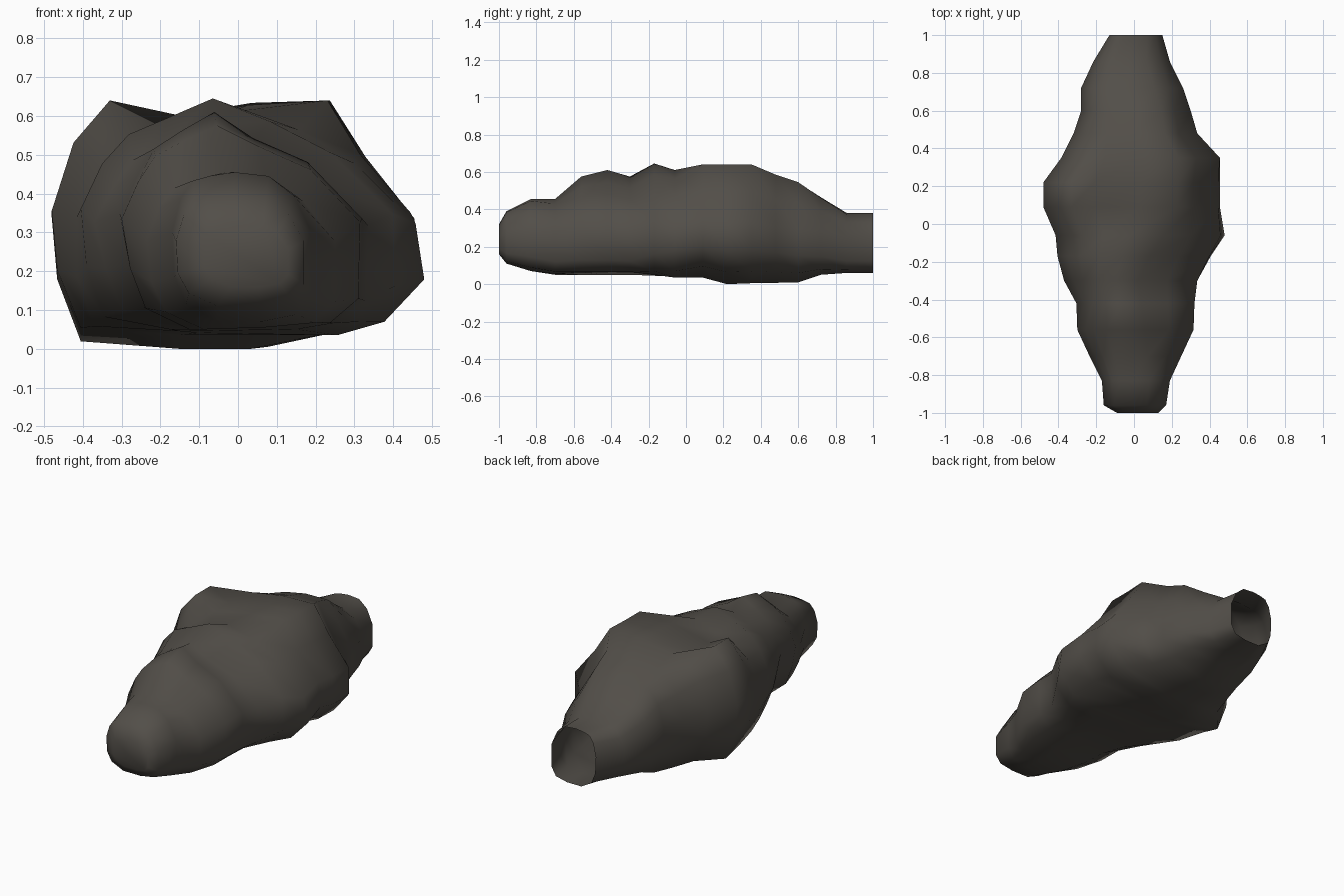
import bpy, bmesh

# Stations along the body: y, left x, right x, bottom z, top z
STATIONS = [
    (-1.00, -0.09, 0.13, 0.16, 0.32), (-0.96, -0.16, 0.17, 0.11, 0.39),
    (-0.83, -0.17, 0.19, 0.07, 0.455), (-0.70, -0.235, 0.25, 0.05, 0.455),
    (-0.56, -0.30, 0.315, 0.05, 0.575), (-0.42, -0.305, 0.32, 0.05, 0.61),
    (-0.30, -0.37, 0.335, 0.05, 0.575), (-0.17, -0.405, 0.41, 0.045, 0.645),
    (-0.06, -0.415, 0.48, 0.035, 0.61), (0.09, -0.48, 0.455, 0.035, 0.64),
    (0.22, -0.48, 0.455, 0.0, 0.64), (0.35, -0.385, 0.455, 0.005, 0.64),
    (0.48, -0.32, 0.335, 0.007, 0.585), (0.60, -0.28, 0.30, 0.01, 0.545),
    (0.72, -0.28, 0.26, 0.05, 0.465), (0.86, -0.215, 0.19, 0.06, 0.38),
    (1.00, -0.13, 0.15, 0.06, 0.38),
]

# Normalised cross-sections (u: -1 left .. 1 right, v: 0 bottom .. 1 top)
ROUND = [(-.8, .12), (-.97, .3), (-1, .6), (-.88, .83), (-.7, .95), (-.45, .98), (-.1, 1),
         (.4, .98), (.75, .85), (1, .6), (1, .2), (.8, .05), (.3, 0), (-.35, 0)]
SHOULDER = [(-.8, .1), (-.92, .3), (-1, .53), (-.86, .7), (-.72, .83), (-.5, .91), (-.22, 1),
            (.1, .88), (.55, .77), (1, .51), (.98, .14), (.74, .03), (.2, .03), (-.45, 0)]
WAIST = [(-.9, .04), (-1, .26), (-1, .53), (-.87, .74), (-.68, .86), (-.42, .92), (-.12, 1),
         (.28, .92), (.6, .77), (.95, .5), (1, .25), (.77, .06), (.5, 0), (-.3, .01)]
BELLY = [(-.84, .03), (-.97, .28), (-1, .53), (-.88, .82), (-.68, 1), (-.42, .9), (.08, .98),
         (.52, 1), (.7, .77), (.98, .52), (1, .28), (.78, .1), (.1, 0), (-.3, 0)]
RUMP = [(-.78, .03), (-.96, .28), (-1, .53), (-.88, .77), (-.7, .89), (-.45, .94), (0, .99),
        (.48, 1), (.7, .77), (1, .52), (1, .28), (.78, .1), (.1, 0), (-.3, 0)]
KEYS = [(-0.85, ROUND), (-0.5, SHOULDER), (-0.3, SHOULDER), (-0.06, WAIST),
        (0.09, BELLY), (0.22, BELLY), (0.35, RUMP), (0.55, RUMP), (0.85, ROUND)]


def section(y):
    """Blend the key cross-sections at y."""
    if y <= KEYS[0][0]:
        return KEYS[0][1]
    for (ya, a), (yb, b) in zip(KEYS, KEYS[1:]):
        if y <= yb:
            t = (y - ya) / (yb - ya)
            return [(p[0] + (q[0] - p[0]) * t, p[1] + (q[1] - p[1]) * t) for p, q in zip(a, b)]
    return KEYS[-1][1]


# Lofted lumpy body, closed nose and open tail
bm = bmesh.new()
rings = []
for y, xl, xr, zb, zt in STATIONS:
    prof = section(y)
    lo, hi = min(p[1] for p in prof), max(p[1] for p in prof)
    cx, hw = (xl + xr) / 2, (xr - xl) / 2
    rings.append([bm.verts.new((cx + u * hw, y, zb + (v - lo) / (hi - lo) * (zt - zb)))
                  for u, v in prof])
for a, b in zip(rings, rings[1:]):
    n = len(a)
    for i in range(n):
        j = (i + 1) % n
        bm.faces.new((a[i], a[j], b[j], b[i]))
bm.faces.new(rings[0])
bmesh.ops.recalc_face_normals(bm, faces=bm.faces)
# An open shell can come out reversed: the nose must face -y
bm.faces.ensure_lookup_table()
bm.normal_update()
if bm.faces[-1].normal.y > 0:
    bmesh.ops.reverse_faces(bm, faces=bm.faces)
for f in bm.faces:
    f.smooth = True

mesh = bpy.data.meshes.new("rock_body")
bm.to_mesh(mesh)
bm.free()
body = bpy.data.objects.new("rock_body", mesh)
bpy.context.collection.objects.link(body)

stone = bpy.data.materials.new("dark_stone")
stone.diffuse_color = (0.085, 0.077, 0.066, 1)
mesh.materials.append(stone)
